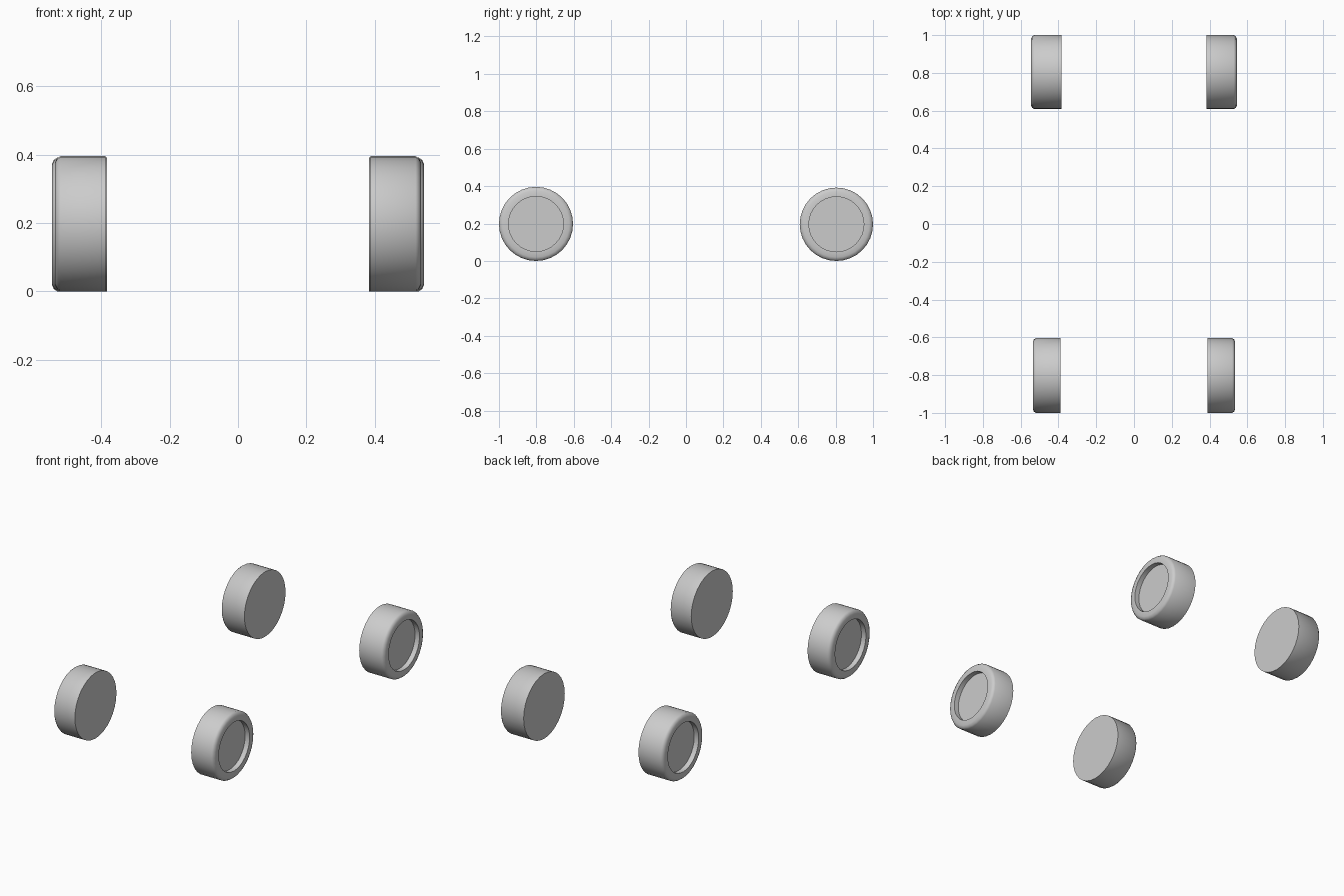
import bpy, bmesh, math

if "Cube" in bpy.data.objects:
    bpy.data.objects.remove(bpy.data.objects["Cube"])

SEGMENTS = 32


def wheel(name, side, y, radius, inner_x, outer_x):
    """Lathe one wheel around the x axis; the dished face points outwards."""
    hub_radius = 0.147
    # Profile from the inner cap, over the tread and chamfer, into the recess
    profile = [
        (inner_x, radius),
        (outer_x - 0.016, radius),
        (outer_x - 0.006, radius - 0.007),
        (outer_x, radius - 0.02),
        (outer_x, hub_radius),
        (outer_x - 0.03, hub_radius),
    ]
    bm = bmesh.new()
    rings = []
    for x, r in profile:
        ring = []
        for i in range(SEGMENTS):
            a = math.tau * i / SEGMENTS
            ring.append(bm.verts.new((side * x, y + r * math.cos(a),
                                      radius + r * math.sin(a))))
        rings.append(ring)
    for a, b in zip(rings, rings[1:]):
        for i in range(SEGMENTS):
            j = (i + 1) % SEGMENTS
            bm.faces.new((a[i], a[j], b[j], b[i]))
    # Flat inner cap and recessed hub disc
    bm.faces.new(rings[0])
    bm.faces.new(rings[-1])
    bmesh.ops.recalc_face_normals(bm, faces=bm.faces)
    mesh = bpy.data.meshes.new(name)
    bm.to_mesh(mesh)
    bm.free()
    obj = bpy.data.objects.new(name, mesh)
    bpy.context.collection.objects.link(obj)
    return obj


# Front wheels are slightly narrower than the rear ones
wheels = []
for label, side in (("left", -1), ("right", 1)):
    wheels.append(wheel(f"front_wheel_{label}", side, -0.802, 0.198, 0.388, 0.536))
    wheels.append(wheel(f"rear_wheel_{label}", side, 0.804, 0.196, 0.383, 0.545))

# Smooth treads with crisp rims
for obj in wheels:
    obj.select_set(True)
bpy.context.view_layer.objects.active = wheels[0]
bpy.ops.object.shade_smooth_by_angle(angle=math.radians(35))
